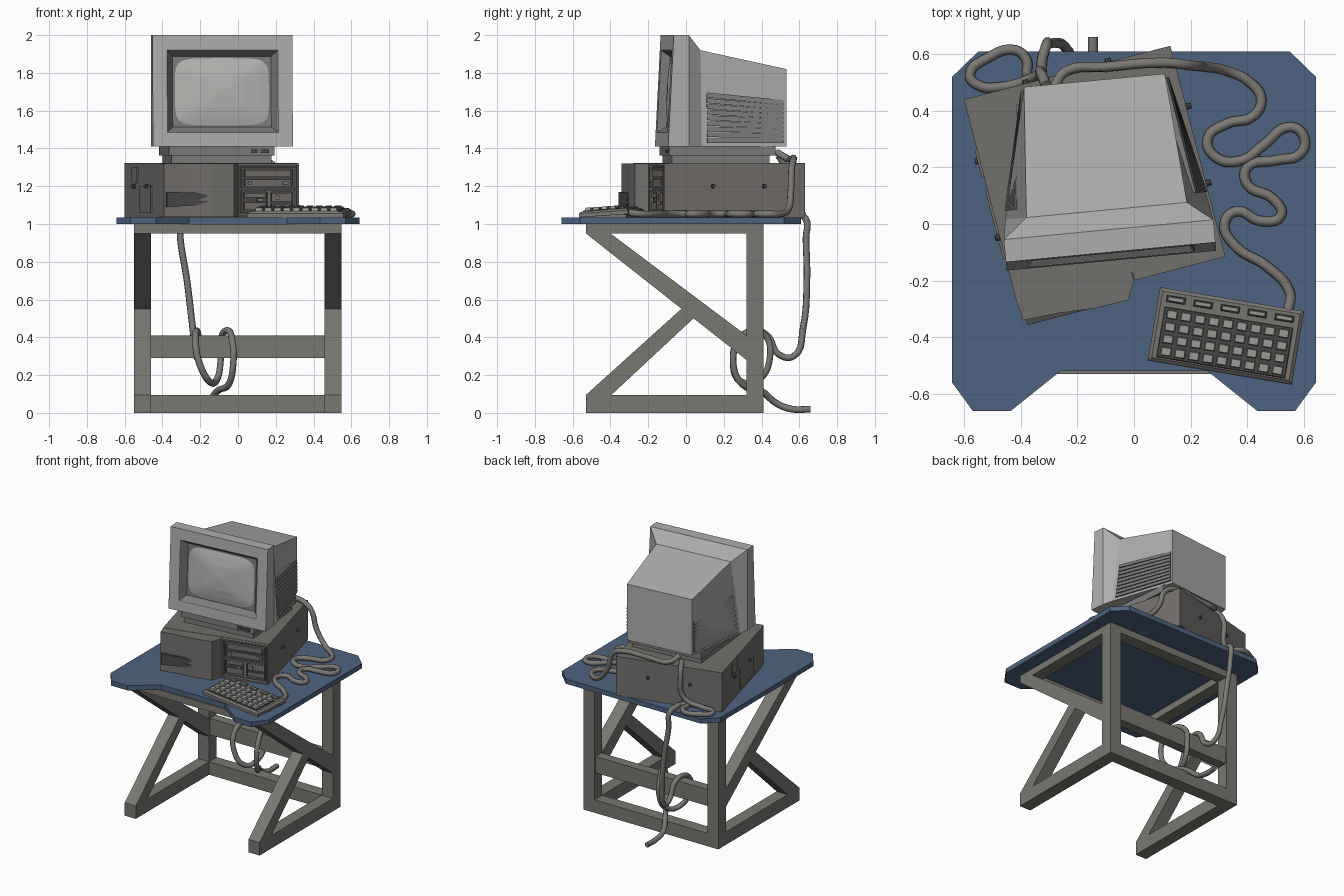
import bpy, bmesh, math
from mathutils import Matrix, Vector

def mat(name, r, g, b):
    m = bpy.data.materials.new(name)
    m.diffuse_color = (r, g, b, 1)
    return m

BLUE = mat("table blue", 0.075, 0.125, 0.22)
FRAME = mat("frame grey", 0.19, 0.185, 0.165)
CASE = mat("case grey", 0.17, 0.16, 0.15)
DARK = mat("dark grey", 0.07, 0.068, 0.065)
LIGHT = mat("monitor grey", 0.42, 0.42, 0.41)
VENT = mat("vent grey", 0.20, 0.20, 0.195)
SCREEN = mat("screen grey", 0.45, 0.45, 0.435)
CABLE = mat("cable grey", 0.20, 0.19, 0.175)
KEYS = mat("key grey", 0.36, 0.35, 0.33)

def place(x, y, deg):
    return Matrix.Translation((x, y, 0)) @ Matrix.Rotation(math.radians(deg), 4, 'Z')

I = Matrix()

def finish(name, bm, mats, M):
    bmesh.ops.recalc_face_normals(bm, faces=bm.faces[:])
    bm.transform(M)
    me = bpy.data.meshes.new(name)
    bm.to_mesh(me)
    bm.free()
    for m in mats:
        me.materials.append(m)
    ob = bpy.data.objects.new(name, me)
    bpy.context.collection.objects.link(ob)
    return ob

def add_loft(bm, rings):
    """Skin equal-length rings of points and cap both ends."""
    vs = [[bm.verts.new(p) for p in r] for r in rings]
    n = len(vs[0])
    for a, b in zip(vs, vs[1:]):
        for i in range(n):
            bm.faces.new((a[i], a[(i + 1) % n], b[(i + 1) % n], b[i]))
    bm.faces.new(vs[0])
    bm.faces.new(vs[-1])

def loft(name, rings, m, M=I):
    bm = bmesh.new()
    add_loft(bm, rings)
    return finish(name, bm, [m], M)

def prism(name, outline, z0, z1, m, M=I):
    return loft(name, [[(x, y, z) for x, y in outline] for z in (z0, z1)], m, M)

def boxes(name, items, m, M=I):
    bm = bmesh.new()
    for x0, x1, y0, y1, z0, z1 in items:
        add_loft(bm, [[(x0, y0, z), (x1, y0, z), (x1, y1, z), (x0, y1, z)] for z in (z0, z1)])
    return finish(name, bm, [m], M)

def cable(name, pts, r=0.018):
    cu = bpy.data.curves.new(name, 'CURVE')
    cu.dimensions = '3D'
    cu.bevel_depth, cu.bevel_resolution, cu.resolution_u = r, 2, 5
    cu.use_fill_caps = True
    sp = cu.splines.new('BEZIER')
    sp.bezier_points.add(len(pts) - 1)
    for bp, p in zip(sp.bezier_points, pts):
        bp.co = p
        bp.handle_left_type = bp.handle_right_type = 'AUTO'
    cu.materials.append(CABLE)
    bpy.context.collection.objects.link(bpy.data.objects.new(name, cu))

# Table top with clipped corners and a front cut-out
half = [(0.55, 0.61), (0.643, 0.52), (0.643, -0.56), (0.57, -0.66), (0.435, -0.66), (0.26, -0.52)]
prism("table_top", half + [(-x, y) for x, y in reversed(half)], 1.0, 1.035, BLUE)

# Side frames: outlines in the y-z plane, extruded along x
SIDE = Matrix(((0, 0, 1, 0), (1, 0, 0, 0), (0, 1, 0, 0), (0, 0, 0, 1)))
for side, x0 in (("left", -0.55), ("right", 0.457)):
    x1 = x0 + 0.09
    boxes(side + "_frame", [(x0, x1, 0.32, 0.41, 0, 1.0), (x0, x1, -0.53, 0.32, 0, 0.095),
                            (x0, x1, -0.53, 0.32, 0.95, 1.0)], FRAME)
    prism(side + "_long_brace", [(-0.53, 0.95), (-0.40, 0.95), (0.32, 0.41), (0.32, 0.28)], x0, x1, FRAME, SIDE)
    prism(side + "_short_brace", [(-0.53, 0.095), (-0.395, 0.095), (0.045, 0.505), (-0.02, 0.555)], x0, x1, FRAME, SIDE)
boxes("cross_bars", [(-0.46, 0.457, 0.32, 0.41, 0, 0.095), (-0.46, 0.457, 0.33, 0.40, 0.29, 0.41),
                     (-0.46, 0.457, 0.32, 0.41, 0.95, 1.0), (-0.46, 0.457, -0.53, -0.44, 0.95, 1.0)], FRAME)

# Computer case, turned on the table
C = place(-0.14, 0.165, 14.6)
boxes("computer_case", [(-0.377, 0.377, -0.36, 0.382, 1.035, 1.322)], CASE, C)
prism("case_front_cover", [(-0.377, -0.35), (-0.371, -0.426), (-0.25, -0.432), (-0.12, -0.448), (0.006, -0.451),
                           (0.043, -0.389), (0.043, -0.35)], 1.037, 1.32, CASE, C)
prism("cover_grip", [(-0.36, 1.09), (-0.19, 1.10), (-0.13, 1.12), (-0.19, 1.125), (-0.13, 1.15),
                     (-0.19, 1.165), (-0.36, 1.17)], 0.40, 0.446, DARK,
      C @ Matrix(((1, 0, 0, 0), (0, 0, -1, 0), (0, 1, 0, 0), (0, 0, 0, 1))))

# Drive panel: frames, dark bays, slots and buttons
def bay(u0, u1, z0, z1, t=0.01):
    return [(u0, u1, -0.388, -0.35, z0, z0 + t), (u0, u1, -0.388, -0.35, z1 - t, z1),
            (u0, u0 + t, -0.388, -0.35, z0, z1), (u1 - t, u1, -0.388, -0.35, z0, z1)]
boxes("drive_panel_frames", bay(0.045, 0.377, 1.037, 1.32) + bay(0.065, 0.355, 1.19, 1.30)
      + bay(0.065, 0.215, 1.06, 1.18) + bay(0.215, 0.355, 1.06, 1.18), CASE, C)
boxes("drive_bays", [(0.06, 0.36, -0.37, -0.35, 1.055, 1.305)], DARK, C)
boxes("drive_faces", [(0.085, 0.335, -0.380, -0.36, 1.20, 1.235), (0.085, 0.335, -0.380, -0.36, 1.25, 1.285),
                      (0.08, 0.20, -0.380, -0.36, 1.075, 1.115), (0.08, 0.20, -0.380, -0.36, 1.14, 1.165),
                      (0.23, 0.34, -0.380, -0.36, 1.075, 1.105), (0.23, 0.34, -0.380, -0.36, 1.12, 1.165)], CASE, C)
boxes("drive_buttons", [(0.10, 0.12, -0.388, -0.37, 1.21, 1.225), (0.29, 0.32, -0.388, -0.37, 1.21, 1.225),
                        (0.15, 0.18, -0.388, -0.37, 1.12, 1.135), (0.25, 0.27, -0.388, -0.37, 1.13, 1.15)], VENT, C)

# Case screws on sides and back, seams on the back
bm = bmesh.new()
for s in (-1, 1):
    for v in (-0.12, 0.16):
        bmesh.ops.create_cone(bm, cap_ends=True, segments=8, radius1=0.014, radius2=0.01, depth=0.03,
                              matrix=Matrix.Translation((s * 0.38, v, 1.2)) @ Matrix.Rotation(s * math.pi / 2, 4, 'Y'))
    bmesh.ops.create_cone(bm, cap_ends=True, segments=8, radius1=0.014, radius2=0.01, depth=0.024,
                          matrix=Matrix.Translation((s * 0.15, 0.384, 1.2)) @ Matrix.Rotation(-math.pi / 2, 4, 'X'))
finish("case_screws", bm, [DARK], C)
boxes("case_left_latches", [(-0.385, -0.37, -0.20, 0.05, 1.06, 1.20), (-0.385, -0.37, 0.10, 0.20, 1.22, 1.30)], CASE, C)

# Monitor, turned a little less than the case
M = place(-0.09, -0.02, 5.4)
boxes("monitor_stand", [(-0.27, 0.26, -0.08, 0.44, 1.32, 1.362), (-0.285, 0.275, -0.095, 0.47, 1.362, 1.412)], VENT, M)
boxes("stand_buttons", [(0.15, 0.185, -0.103, -0.09, 1.375, 1.395), (0.20, 0.245, -0.103, -0.09, 1.375, 1.395)], DARK, M)

def tilt(z):
    return -0.11 + 0.03 * (z - 1.41) / 0.59

def rect(wb, wt, z0, z1, f):
    return [(-wb, f(z0), z0), (wb, f(z0), z0), (wt, f(z1), z1), (-wt, f(z1), z1)]

loft("monitor_housing", [rect(0.25, 0.25, 1.41, 1.82, lambda z: 0.53),
                         rect(0.36, 0.285, 1.41, 1.92, lambda z: 0.07),
                         rect(0.372, 0.372, 1.41, 2.0, lambda z: 0.0),
                         rect(0.372, 0.372, 1.41, 2.0, tilt),
                         rect(0.295, 0.295, 1.485, 1.92, tilt),
                         rect(0.265, 0.265, 1.51, 1.89, lambda z: tilt(z) + 0.05)], LIGHT, M)

# Dark screen surround lining the recess, with the bulging screen in it
bm = bmesh.new()
rows = [[bm.verts.new(p) for p in rect(w, w, a, b, lambda z: tilt(z) + d)]
        for w, a, b, d in ((0.292, 1.488, 1.917, 0.002), (0.262, 1.513, 1.887, 0.046))]
for i in range(4):
    bm.faces.new((rows[0][i], rows[0][(i + 1) % 4], rows[1][(i + 1) % 4], rows[1][i]))
bm.faces.new(rows[1])
for f in bm.faces:
    f.material_index = 0
finish("screen_surround", bm, [VENT], M)

def screen_ring(r):
    out = []
    for i in range(32):
        a = 2 * math.pi * i / 32
        c, s = math.cos(a), math.sin(a)
        u = 0.25 * r * math.copysign(abs(c) ** 0.35, c)
        z = 1.70 + 0.178 * r * math.copysign(abs(s) ** 0.35, s)
        out.append((u, tilt(z) + 0.044 - 0.025 * (1 - r * r), z))
    return out
loft("screen", [screen_ring(r) for r in (1, 0.8, 0.5, 0.1)], SCREEN, M)

# Vent ribs on both monitor sides, following the tapering walls
def wall(v, z):
    t = (v - 0.07) / 0.46
    wb, wt, zt = 0.36 - 0.11 * t, 0.285 - 0.035 * t, 1.92 - 0.10 * t
    return wb + (wt - wb) * (z - 1.41) / (zt - 1.41)

bm = bmesh.new()
for s in (-1, 1):
    for k in range(9):
        rings = []
        for v in (0.10, 0.3, 0.515):
            z = 1.43 + k * (0.030 - 0.012 * (v - 0.10))
            w = wall(v, z)
            rings.append([(s * (w - 0.03), v, z), (s * (w + 0.010), v, z),
                          (s * (w + 0.002), v, z + 0.026), (s * (w - 0.03), v, z + 0.026)])
        add_loft(bm, rings)
finish("monitor_vent_ribs", bm, [VENT], M)

# Keyboard: sloped body, dark key well, keys
K = place(0.325, -0.395, -9.5)
def slope(v):
    return 1.066 + 0.07 * (v + 0.13)
loft("keyboard_body", [[(s * (0.258 - e), -0.131 + e, z0 - 0.009), (s * (0.258 - e), 0.131 - e, z0 + 0.009),
                        (-s * (0.258 - e), 0.131 - e, z0 + 0.009), (-s * (0.258 - e), -0.131 + e, z0 - 0.009)]
                       for s, e, z0 in ((1, 0, 1.044), (1, 0, 1.064), (1, 0.012, 1.075))], CABLE, K)
boxes("keyboard_foot", [(-0.24, 0.24, -0.12, 0.12, 1.033, 1.05)], CABLE, K)

def tile(bm, u, v, w, d, h):
    add_loft(bm, [[(u + a * (w - e), v + b * (d - e), slope(v + b * d) + z)
                   for a, b in ((-1, -1), (1, -1), (1, 1), (-1, 1))] for e, z in ((0, -0.004), (0.004, h))])
bm = bmesh.new()
tile(bm, 0, -0.024, 0.232, 0.092, 0.004)
for i in range(5):
    tile(bm, -0.195 + i * 0.097, 0.096, 0.036, 0.014, 0.004)
finish("key_wells", bm, [DARK], K)
bm = bmesh.new()
for r in range(4):
    for c in range(9):
        tile(bm, -0.2 + c * 0.05, -0.090 + r * 0.044, 0.020, 0.017, 0.018)
for i in range(5):
    tile(bm, -0.195 + i * 0.097, 0.096, 0.031, 0.010, 0.009)
finish("keyboard_keys", bm, [KEYS], K)

# Keyboard cable winding over the table and up over the case
T = 1.053
winding = [(0.55, -0.24), (0.47, -0.15), (0.36, -0.08), (0.32, 0.0), (0.36, 0.045), (0.45, 0.01),
           (0.52, 0.03), (0.49, 0.09), (0.40, 0.14), (0.40, 0.20), (0.50, 0.225), (0.59, 0.25), (0.60, 0.31),
           (0.55, 0.343), (0.46, 0.28), (0.38, 0.225), (0.29, 0.235), (0.26, 0.30), (0.33, 0.355), (0.42, 0.38),
           (0.45, 0.44), (0.41, 0.50)]
cable("keyboard_cable", [(0.545, -0.31, 1.062)] + [(x, y, T) for x, y in winding] +
      [(0.33, 0.54, 1.075), (0.25, 0.555, 1.17), (0.20, 0.56, 1.30), (0.11, 0.57, 1.342),
       (-0.10, 0.555, 1.342), (-0.24, 0.54, 1.345), (-0.285, 0.48, 1.38)])

# Power cable: loop on the table, drop behind it, knot round the cross bar
loop = [(-0.46, 0.485), (-0.56, 0.495), (-0.58, 0.53), (-0.52, 0.585), (-0.42, 0.615), (-0.38, 0.58), (-0.37, 0.515),
        (-0.335, 0.52), (-0.325, 0.58)]
cable("power_cable", [(-0.31, 0.49, 1.36), (-0.33, 0.535, 1.28), (-0.35, 0.52, 1.10)] + [(x, y, T) for x, y in loop] +
      [(-0.31, 0.632, 1.03), (-0.305, 0.635, 0.92), (-0.27, 0.64, 0.7), (-0.24, 0.62, 0.45), (-0.22, 0.57, 0.30),
       (-0.21, 0.49, 0.31), (-0.21, 0.43, 0.41), (-0.22, 0.36, 0.435), (-0.225, 0.28, 0.39), (-0.21, 0.25, 0.28),
       (-0.15, 0.29, 0.165), (-0.11, 0.39, 0.18), (-0.09, 0.445, 0.3), (-0.085, 0.42, 0.41), (-0.05, 0.35, 0.435),
       (-0.03, 0.28, 0.38), (-0.025, 0.25, 0.26), (-0.05, 0.30, 0.15), (-0.11, 0.40, 0.115), (-0.15, 0.48, 0.05),
       (-0.145, 0.56, 0.02), (-0.145, 0.66, 0.02)])
